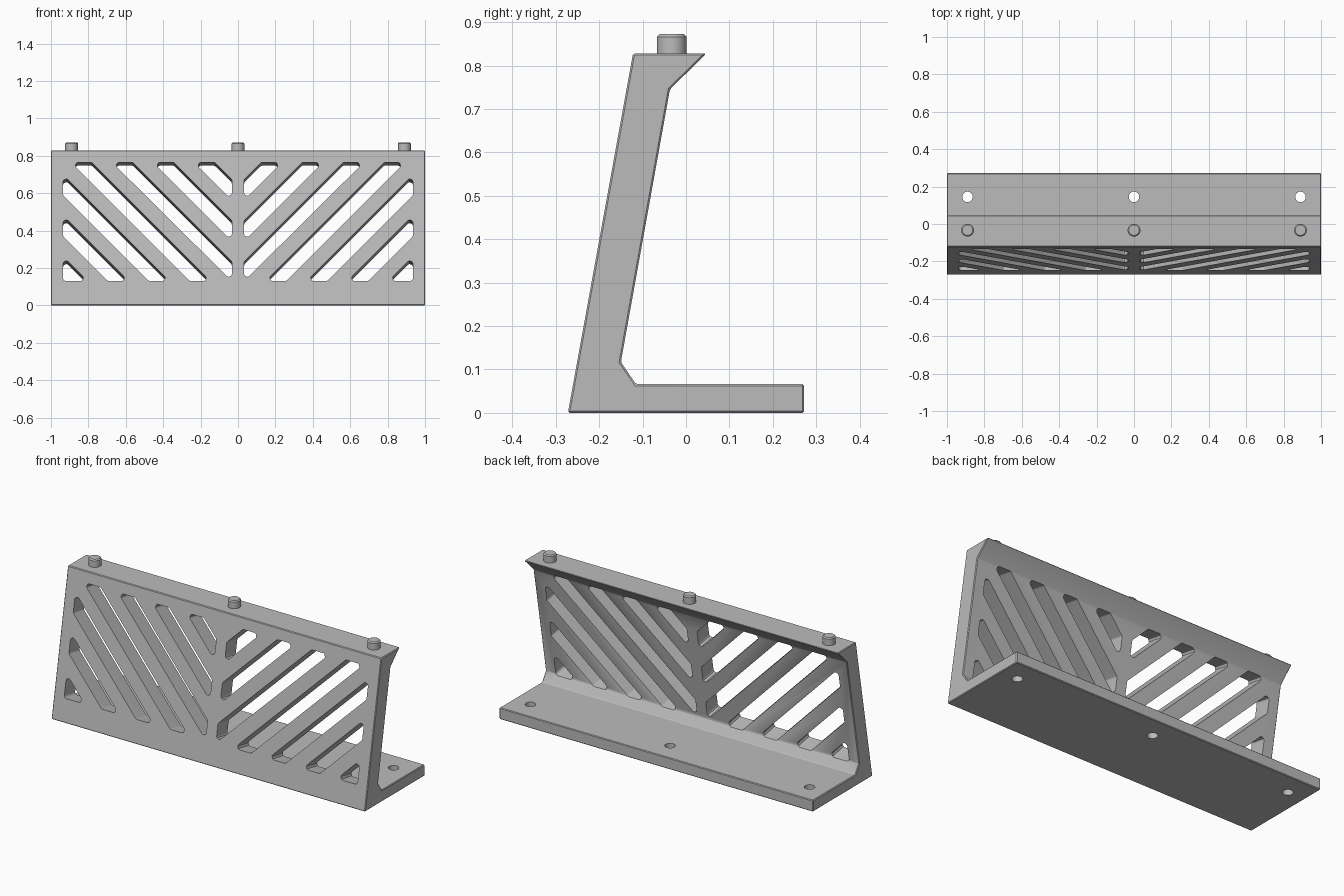
import bpy, bmesh, math
from mathutils import Vector

cube = bpy.data.objects.get("Cube")
if cube:
    bpy.data.objects.remove(cube, do_unlink=True)

grey = bpy.data.materials.new("plain_grey")
grey.use_nodes = True
COLOUR = (0.5, 0.5, 0.5, 1)
grey.diffuse_color = COLOUR
grey.node_tree.nodes["Principled BSDF"].inputs["Base Color"].default_value = COLOUR

HEIGHT = 0.828
FOOT_Y, TOP_Y = -0.272, -0.122
STUD_X = (-0.89, 0, 0.89)


def make_object(name, bm):
    bmesh.ops.recalc_face_normals(bm, faces=bm.faces)
    mesh = bpy.data.meshes.new(name)
    bm.to_mesh(mesh)
    bm.free()
    mesh.materials.append(grey)
    obj = bpy.data.objects.new(name, mesh)
    bpy.context.collection.objects.link(obj)
    return obj


def extrude_polygon(bm, points, offset):
    face = bm.faces.new([bm.verts.new(p) for p in points])
    new = bmesh.ops.extrude_face_region(bm, geom=[face], use_keep_orig=True)["geom"]
    bmesh.ops.translate(bm, vec=offset, verts=[v for v in new if isinstance(v, bmesh.types.BMVert)])


def select_only(obj):
    bpy.ops.object.select_all(action="DESELECT")
    obj.select_set(True)
    bpy.context.view_layer.objects.active = obj


def apply_all(obj):
    select_only(obj)
    for name in [m.name for m in obj.modifiers]:
        bpy.ops.object.modifier_apply(modifier=name)


def add_cylinder(bm, radius, x, y, z0, z1):
    made = bmesh.ops.create_cone(bm, cap_ends=True, segments=32, radius1=radius,
                                 radius2=radius, depth=z1 - z0)
    bmesh.ops.translate(bm, vec=(x, y, (z0 + z1) / 2), verts=made["verts"])


def clipped_band(low, high):
    """Diagonal band low < z - x < high, clipped to the panel window."""
    bm = bmesh.new()
    x0, x1, z0, z1 = 0.033, 0.935, 0.13, 0.765
    bm.faces.new([bm.verts.new(p) for p in ((x0, z0, 0), (x1, z0, 0), (x1, z1, 0), (x0, z1, 0))])
    for level, side in ((low, -1), (high, 1)):
        bmesh.ops.bisect_plane(bm, geom=bm.verts[:] + bm.edges[:] + bm.faces[:],
                               plane_co=(0, level, 0), plane_no=(-side, side, 0), clear_outer=True)
    bmesh.ops.remove_doubles(bm, verts=bm.verts[:], dist=0.02)
    bm.faces.ensure_lookup_table()
    points = [v.co.copy() for v in bm.faces[0].verts]
    bm.free()
    return points


def fillet(points, radius, steps=5):
    """Round every corner of a convex polygon."""
    result = []
    for i, p in enumerate(points):
        a = (points[i - 1] - p).normalized()
        b = (points[(i + 1) % len(points)] - p).normalized()
        half = a.angle(b) / 2
        centre = p + (a + b).normalized() * radius / math.sin(half)
        reach = radius / math.tan(half)
        start, end = p + a * reach - centre, p + b * reach - centre
        for s in range(steps + 1):
            result.append(centre + start.lerp(end, s / steps).normalized() * radius)
    return result


# Side profile of the bracket, swept along the width
profile = [(FOOT_Y, 0), (0.272, 0), (0.272, 0.066), (-0.115, 0.066),
           (-0.15, 0.117), (-0.037, 0.745), (0.047, HEIGHT), (TOP_Y, HEIGHT)]
bm = bmesh.new()
extrude_polygon(bm, [(-1, y, z) for y, z in profile], (2, 0, 0))
bracket = make_object("bracket_body", bm)
bevel = bracket.modifiers.new("edge_chamfer", "BEVEL")
bevel.width = 0.004
bevel.segments = 1
bevel.limit_method = "ANGLE"
apply_all(bracket)

# Slot cutters, square to the leaning front wall and mirrored about the middle;
# the lowest one is a full corner triangle
slope = (TOP_Y - FOOT_Y) / HEIGHT
normal = Vector((0, -1, slope)).normalized()
bm = bmesh.new()
for k in range(7):
    high = -0.674 + 0.219 * k
    outline = fillet(clipped_band(high - (0.11 if k else 0.3), high), 0.016)
    for side in (-1, 1):
        ring = [Vector((side * p.x, FOOT_Y + slope * p.y, p.y)) + normal * 0.03 for p in outline]
        extrude_polygon(bm, ring, normal * -0.16)

# Screw hole cutters in the foot
for x in STUD_X:
    add_cylinder(bm, 0.028, x, 0.145, -0.05, 0.12)
cutter = make_object("opening_cutter", bm)
cutter.hide_render = True

cut = bracket.modifiers.new("openings", "BOOLEAN")
cut.operation = "DIFFERENCE"
cut.solver = "EXACT"
cut.object = cutter
apply_all(bracket)
bpy.data.objects.remove(cutter, do_unlink=True)
bpy.ops.object.shade_smooth_by_angle(angle=math.radians(25))

# Locating pegs on the top ledge
for label, x in zip(("right", "middle", "left"), STUD_X):
    bm = bmesh.new()
    add_cylinder(bm, 0.034, x, -0.033, HEIGHT - 0.01, 0.872)
    rim = [e for e in bm.edges if all(v.co.z > 0.87 for v in e.verts)]
    bmesh.ops.bevel(bm, geom=rim, offset=0.006, segments=1, affect="EDGES")
    peg = make_object("peg_" + label, bm)
    select_only(peg)
    bpy.ops.object.shade_smooth_by_angle(angle=math.radians(25))
